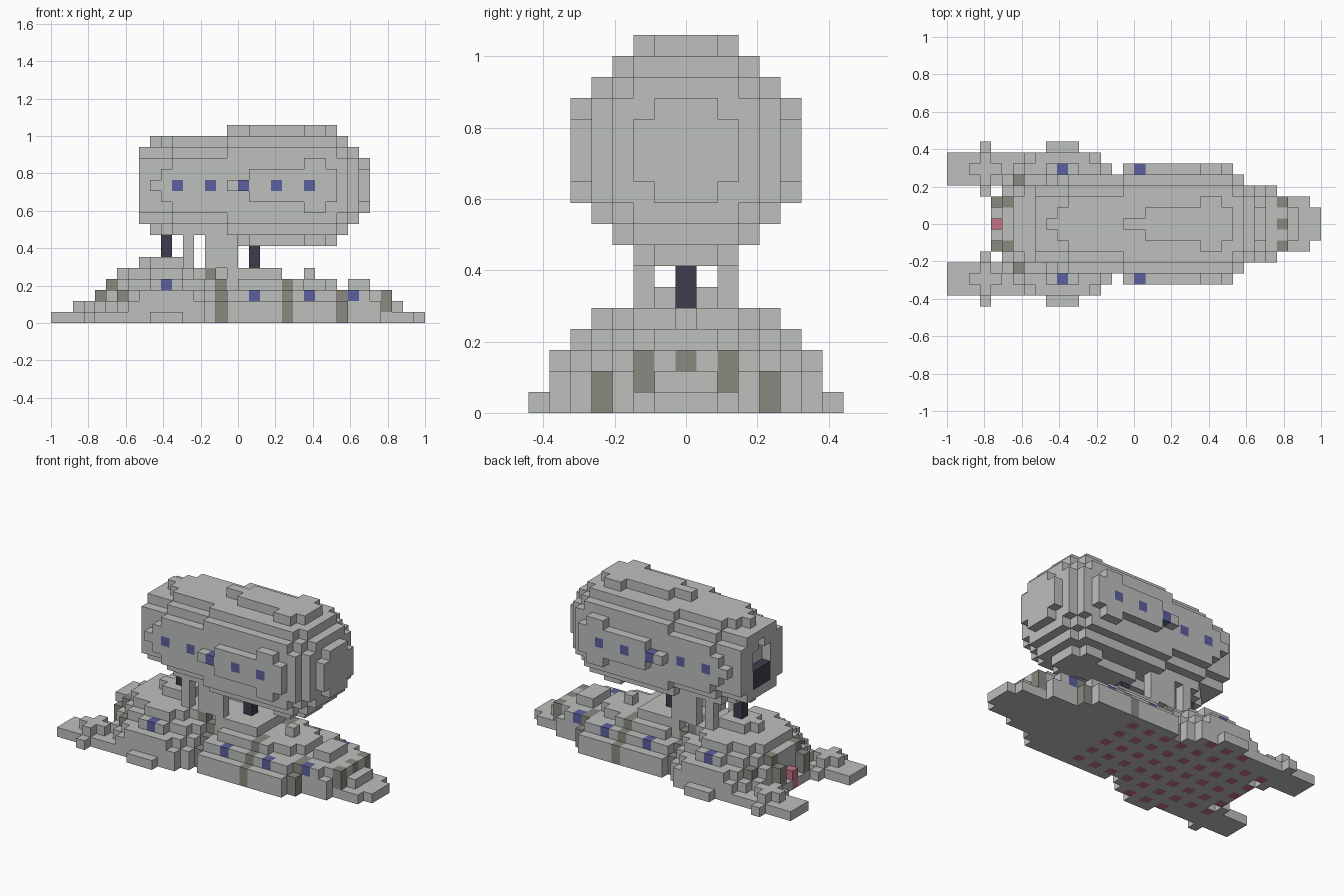
import bpy
import bmesh
from mathutils import Vector

cube = bpy.data.objects.get("Cube")
if cube:
    bpy.data.objects.remove(cube, do_unlink=True)

U = 1 / 17          # block size
MID = 12            # block row through the middle of the balloon


def material(name, colour):
    mat = bpy.data.materials.new(name)
    mat.use_nodes = True
    mat.diffuse_color = (*colour, 1)
    mat.node_tree.nodes["Principled BSDF"].inputs["Base Color"].default_value = (*colour, 1)
    return mat


MATS = [
    material("light grey", (0.51, 0.525, 0.515)),
    material("window blue", (0.107, 0.117, 0.35)),
    material("olive grey", (0.25, 0.26, 0.22)),
    material("dark slate", (0.048, 0.048, 0.072)),
    material("thruster pink", (0.55, 0.17, 0.24)),
]
GREY, BLUE, OLIVE, DARK, PINK = range(len(MATS))

# Outward direction and the two directions that span each block side
SIDES = []
for axis in range(3):
    for sign in (-1, 1):
        n, a, b = Vector(), Vector(), Vector()
        n[axis], a[(axis + 1) % 3], b[(axis + 2) % 3] = sign, 1, 1
        SIDES.append((n, a * sign, b))


def block_object(name, cells, paint=None):
    """Skin a set of blocks (x, y, z -> material) with outside faces only."""
    bm = bmesh.new()
    for cell, mat in cells.items():
        x, y, z = cell
        centre = Vector((x + 0.5 - 17, y, z + 0.5))
        for n, a, b in SIDES:
            if (x + int(n.x), y + int(n.y), z + int(n.z)) in cells:
                continue
            corners = [centre + (n + a * s + b * t) / 2
                       for s, t in ((-1, -1), (1, -1), (1, 1), (-1, 1))]
            face = bm.faces.new([bm.verts.new(c * U) for c in corners])
            face.material_index = paint(cell, n, mat) if paint else mat
    bmesh.ops.remove_doubles(bm, verts=bm.verts, dist=U / 50)
    mesh = bpy.data.meshes.new(name)
    bm.to_mesh(mesh)
    bm.free()
    for mat in MATS:
        mesh.materials.append(mat)
    obj = bpy.data.objects.new(name, mesh)
    bpy.context.collection.objects.link(obj)
    return obj


def box(xs, ys, zs, mat=GREY):
    return {(x, y, z): mat for x in xs for y in ys for z in zs}


def span(half):
    return range(-half, half + 1)


# Balloon: round slices, given by squared radius from tail to nose
radii = [13, 16, 17] + [20] * 5 + [25] * 2 + [26] * 5 + [29] * 2 + [26, 20, 13, 6]
balloon = {}
for x, r2 in enumerate(radii, 8):
    for y in span(5):
        for z in span(5):
            if y * y + z * z <= r2:
                balloon[x, y, MID + z] = GREY
# Windows along both flanks
for x in range(11, 24, 3):
    edge = max(y for (i, y, k) in balloon if i == x and k == MID)
    for y in (-edge, edge):
        balloon[x, y, MID] = BLUE
# Stern opening above the engine
for cell in [*box([8], span(1), (MID, MID + 1)), (8, 0, MID + 2)]:
    del balloon[cell]
stern_engine = box([8], span(1), (MID - 2, MID - 1), DARK)
for cell in stern_engine:
    del balloon[cell]
block_object("balloon", balloon)
block_object("stern_engine", stern_engine)

# Hull: half width of each layer, stern to bow ('.' is a gap)
layers = [
    (4, "2" + "6" * 9 + "54" + "5" * 10 + "4333" + "2221"),
    (4, "245" + "6" * 7 + "54" + "5" * 10 + "4333" + "21"),
    (5, "345" + "6" * 5 + "543" + "4" * 10 + "333" + "22"),
    (5, "2344" + "555" + "44322" + "3" * 6 + "221.11"),
    (6, "233" + "444" + "3221" + "2" * 5 + "..0"),
    (8, "0111"),
]
hull = {}
for z, (start, widths) in enumerate(layers):
    for x, w in enumerate(widths, start):
        if w != ".":
            hull.update(box([x], span(int(w)), [z]))
# Bulges low on the flanks, and the stern nozzle
for s in (-1, 1):
    hull.update(box(range(9, 12), [7 * s], [0]))
    del hull[4, s, 1]
    hull.update(box([4], [2 * s], (1, 2), OLIVE))
    hull.update(box([5], [2 * s], (2, 3), OLIVE))
    hull[6, 4 * s, 2] = OLIVE
    # Side windows
    for x, y, z in ((10, 5, 3), (18, 4, 2), (23, 4, 2), (27, 3, 2)):
        hull[x, y * s, z] = BLUE
hull[4, 0, 0] = hull[4, 0, 1] = PINK
# Olive seams and bow marks
for x, y, z in hull:
    seam = x in (15, 21, 26) and abs(y) > 1 and z < 4
    bow = x == 30 and y % 2 == 0 and z in (1, 2)
    if seam or bow or (x == 14 and z == 4):
        hull[x, y, z] = OLIVE

# Twin stern prongs with cross fins
for s in (-1, 1):
    hull.update(box(range(5), [s * y for y in (4, 5, 6)], [0]))
    hull.update(box([3], [s * y for y in range(3, 8)], [0]))
    hull.update(box(range(2, 5), [5 * s], [1]))
    hull.update(box([3], [s * y for y in (4, 6)], [1]))


def paint_hull(cell, n, mat):
    """Spot lifters on the underside, plain paint elsewhere."""
    x, y, z = cell
    if z == 0 and n.z < 0:
        inside = ((x - 12) / 10) ** 2 + (y / 7) ** 2 < 1
        return PINK if inside and x % 2 == 0 and y % 2 == 0 else GREY
    return mat


block_object("hull", hull, paint_hull)

# Dark masts between hull and balloon
block_object("rear_mast", box([10], [0], (6, 7), DARK))
block_object("front_mast", box([18], [0], (5, 6), DARK))

# Light struts on both sides
for side, s in (("right", -1), ("left", 1)):
    block_object(side + "_rear_strut", box([12], [2 * s], (5, 6, 7)))
    block_object(side + "_front_strut", box((14, 15, 16), [2 * s], (5, 6, 7)))
